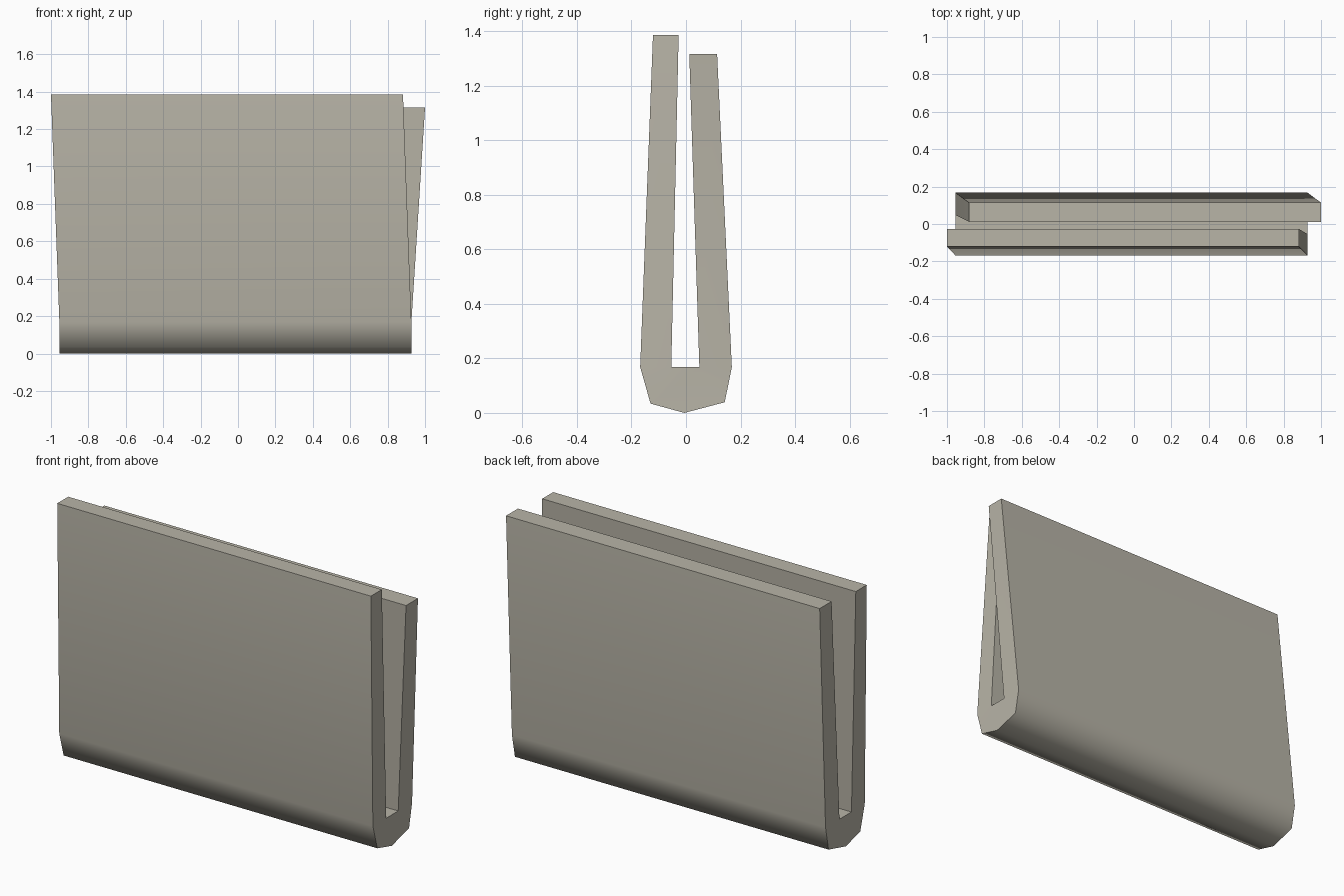
import bpy, bmesh, math

if "Cube" in bpy.data.objects:
    bpy.data.objects.remove(bpy.data.objects["Cube"])

HALF = 0.941    # half the length of the folded sheet
BASE = -0.014   # x offset of the fold
LEAN = 0.059    # sideways lean of each leaf at its top

# U-shaped cross-section: (y, z, x offset)
profile = [
    (-0.121, 1.386, -LEAN), (-0.168, 0.168, BASE), (-0.130, 0.034, BASE),
    (-0.006, 0.0, BASE), (0.142, 0.039, BASE), (0.168, 0.168, BASE),
    (0.114, 1.316, LEAN), (0.012, 1.316, LEAN), (0.049, 0.168, BASE),
    (-0.054, 0.168, BASE), (-0.027, 1.386, -LEAN),
]

bm = bmesh.new()
left = [bm.verts.new((dx - HALF, y, z)) for y, z, dx in profile]
right = [bm.verts.new((dx + HALF, y, z)) for y, z, dx in profile]
n = len(profile)

# Long faces running along x
for i in range(n):
    j = (i + 1) % n
    bm.faces.new((left[i], left[j], right[j], right[i]))

# End caps: front leaf, back leaf, fold
for ring in (left, right):
    for ids in ((0, 1, 9, 10), (6, 7, 8, 5), (1, 2, 3, 4, 5, 8, 9)):
        bm.faces.new([ring[k] for k in ids])

bmesh.ops.recalc_face_normals(bm, faces=bm.faces)
mesh = bpy.data.meshes.new("folded_sheet")
bm.to_mesh(mesh)
bm.free()
obj = bpy.data.objects.new("folded_sheet", mesh)
bpy.context.collection.objects.link(obj)

# Warm grey colour
mat = bpy.data.materials.new("warm_grey")
mat.diffuse_color = (0.48, 0.458, 0.388, 1.0)
mat.use_nodes = True
mat.node_tree.nodes["Principled BSDF"].inputs["Base Color"].default_value = mat.diffuse_color
mesh.materials.append(mat)

# Soft fold, crisp rims
bpy.context.view_layer.objects.active = obj
obj.select_set(True)
bpy.ops.object.shade_smooth_by_angle(angle=math.radians(75))
